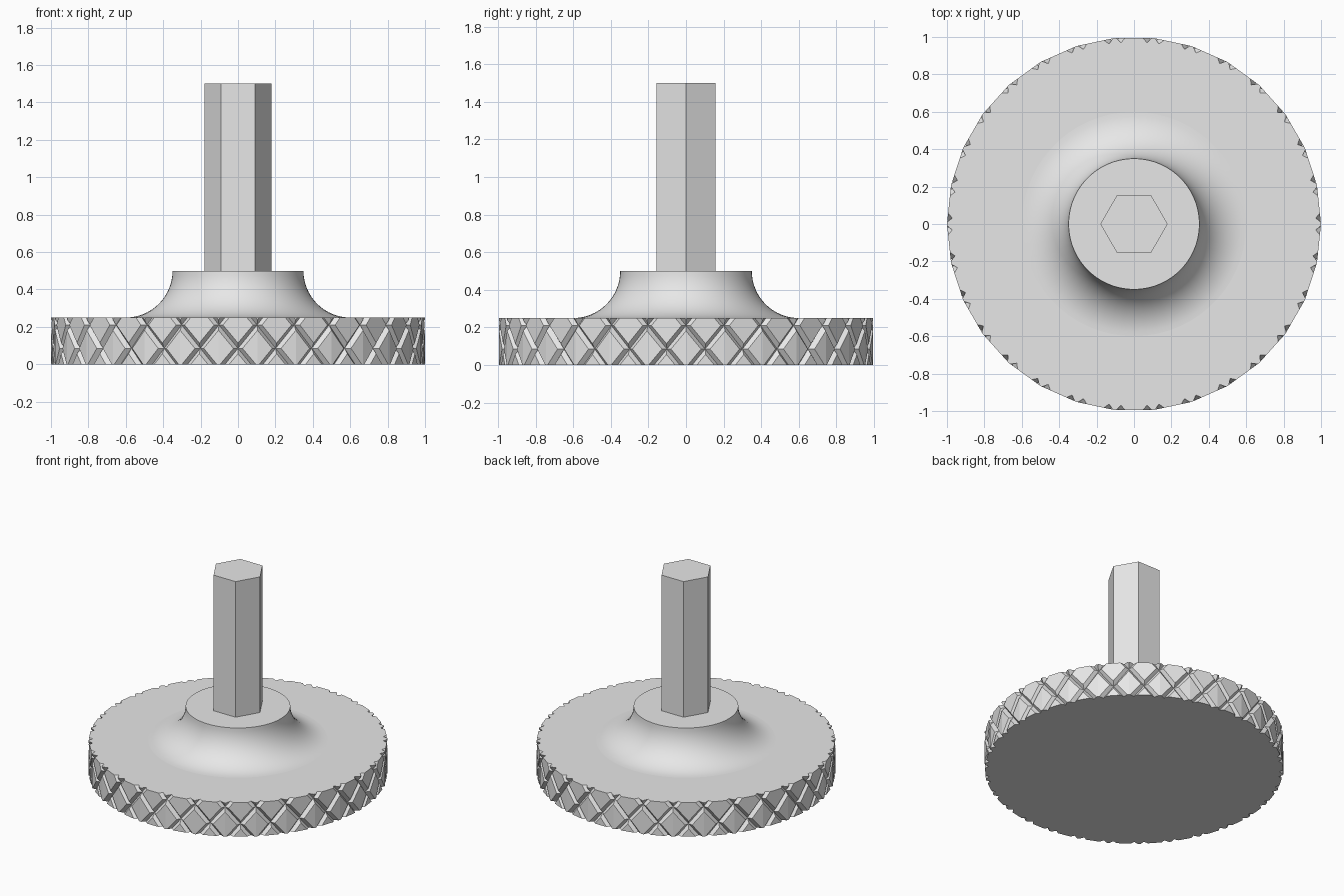
import bpy, bmesh, math

if "Cube" in bpy.data.objects:
    bpy.data.objects.remove(bpy.data.objects["Cube"])

metal = bpy.data.materials.new("light grey")
metal.diffuse_color = (0.8, 0.8, 0.8, 1)
metal.use_nodes = True
metal.node_tree.nodes["Principled BSDF"].inputs["Base Color"].default_value = metal.diffuse_color

def finish(name, bm, smooth=None):
    bmesh.ops.remove_doubles(bm, verts=bm.verts, dist=1e-5)
    bmesh.ops.recalc_face_normals(bm, faces=bm.faces)
    me = bpy.data.meshes.new(name)
    bm.to_mesh(me)
    bm.free()
    me.materials.append(metal)
    ob = bpy.data.objects.new(name, me)
    bpy.context.collection.objects.link(ob)
    if smooth:
        bpy.context.view_layer.objects.active = ob
        ob.select_set(True)
        bpy.ops.object.shade_smooth_by_angle(angle=math.radians(smooth))
        ob.select_set(False)
    return ob

# knurled disc: 30-sided drum cut with crossing V grooves
N, H = 30, 0.25
STEP = 2 * math.pi / N
HALF_Z, GROOVE, INSET = 0.125, 0.025, 0.77
bm = bmesh.new()

def on_drum(u, z, depth):
    # u counts drum sides; corners fall on whole numbers
    i = math.floor(u + 1e-6)
    f = u - i
    a, b = i * STEP, (i + 1) * STEP
    r = 1 - depth
    return bm.verts.new((r * (math.cos(a) * (1 - f) + math.cos(b) * f),
                         r * (math.sin(a) * (1 - f) + math.sin(b) * f), z))

for row in range(-1, 3):
    zc = 0.085 + row * HALF_Z
    for i in range(N):
        uc = i + (0.5 if row % 2 else 0.0)
        for s in (-0.5, 0.5):
            pts = [(0, HALF_Z), (s, 0), (0, -HALF_Z)]
            low = [on_drum(uc + u, zc + z, GROOVE) for u, z in pts]
            top = [on_drum(uc + u * INSET, zc + z * INSET, 0) for u, z in pts]
            bm.faces.new(top)
            for k in (0, 1):
                bm.faces.new((low[k], low[k + 1], top[k + 1], top[k]))
bmesh.ops.remove_doubles(bm, verts=bm.verts, dist=1e-5)
for z, d in ((0, -1), (H, 1)):
    bmesh.ops.bisect_plane(bm, geom=bm.verts[:] + bm.edges[:] + bm.faces[:],
                           plane_co=(0, 0, z), plane_no=(0, 0, d), clear_outer=True)
    rim = [e for e in bm.edges if e.is_boundary
           and all(abs(v.co.z - z) < 1e-5 for v in e.verts)]
    bmesh.ops.edgeloop_fill(bm, edges=rim)
finish("knurled_disc", bm)

# concave collar
bm = bmesh.new()
prof = [(0.6 - 0.25 * math.cos(t), 0.5 - 0.25 * math.sin(t))
        for t in [k * math.pi / 32 for k in range(17)]]
SEG = 60
rings = [[bm.verts.new((r * math.cos(k * 2 * math.pi / SEG), r * math.sin(k * 2 * math.pi / SEG), z))
          for k in range(SEG)] for r, z in prof]
for a, b in zip(rings, rings[1:]):
    for k in range(SEG):
        n = (k + 1) % SEG
        bm.faces.new((a[k], a[n], b[n], b[k]))
bm.faces.new(rings[0])
finish("collar", bm, 40)

# hexagonal stem
bm = bmesh.new()
hexa = [bm.verts.new((0.18 * math.cos(k * math.pi / 3), 0.18 * math.sin(k * math.pi / 3), 0.5))
        for k in range(6)]
base = bm.faces.new(hexa)
ext = bmesh.ops.extrude_face_region(bm, geom=[base])
for v in ext["geom"]:
    if isinstance(v, bmesh.types.BMVert):
        v.co.z = 1.5
finish("hex_stem", bm)
